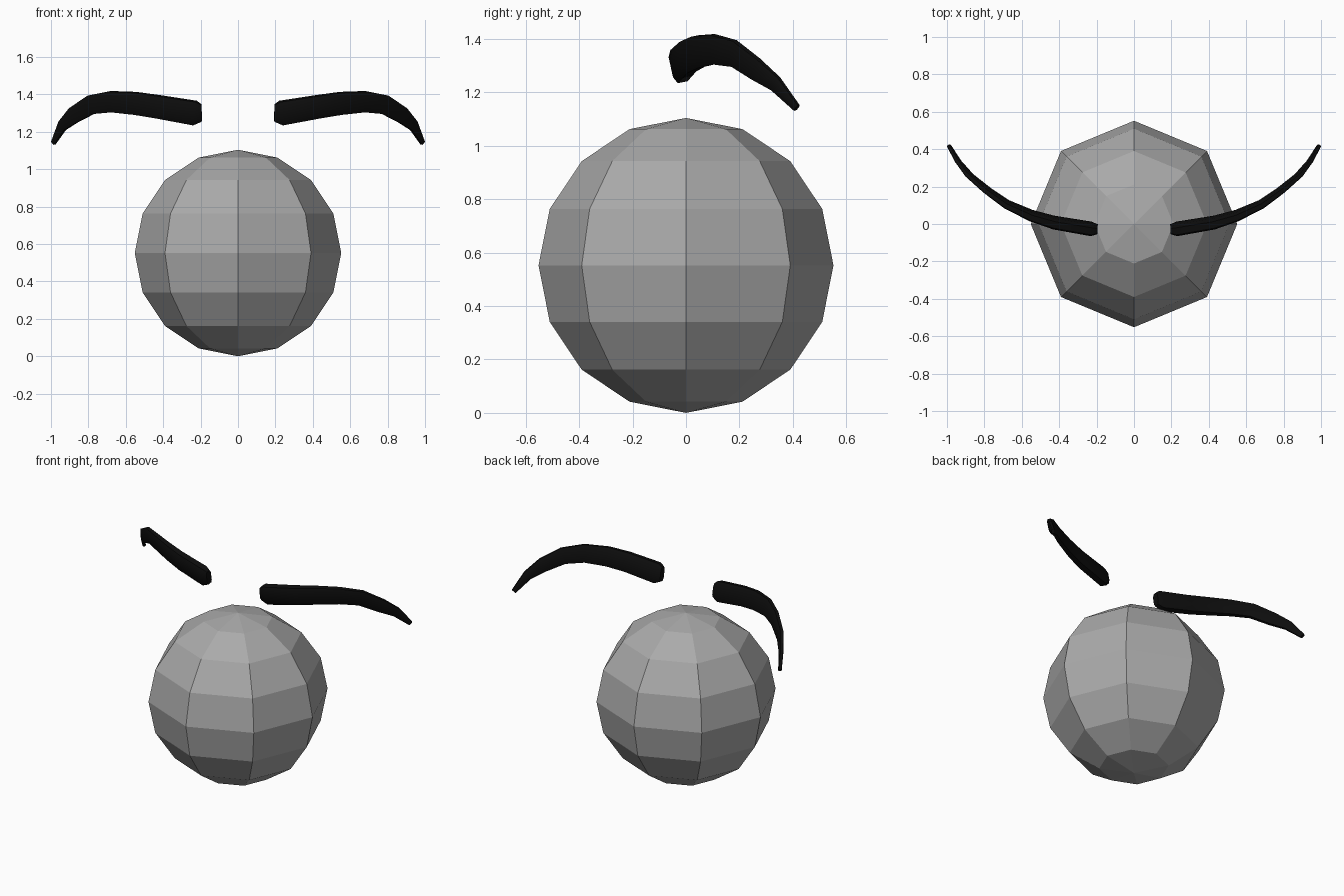
import bpy, bmesh, math
from mathutils import Vector

cube = bpy.data.objects.get("Cube")
if cube:
    bpy.data.objects.remove(cube, do_unlink=True)


def make_material(name, value):
    mat = bpy.data.materials.new(name)
    mat.use_nodes = True
    colour = (value, value, value, 1)
    mat.diffuse_color = colour
    mat.node_tree.nodes["Principled BSDF"].inputs["Base Color"].default_value = colour
    return mat


def make_object(name, bm, mat):
    bmesh.ops.recalc_face_normals(bm, faces=bm.faces)
    mesh = bpy.data.meshes.new(name)
    bm.to_mesh(mesh)
    bm.free()
    mesh.materials.append(mat)
    obj = bpy.data.objects.new(name, mesh)
    bpy.context.collection.objects.link(obj)
    return obj


grey = make_material("mid grey", 0.4)
black = make_material("black", 0.004)

# Faceted ball
RADIUS = 0.552
bm = bmesh.new()
bmesh.ops.create_uvsphere(bm, u_segments=8, v_segments=8, radius=RADIUS)
bmesh.ops.translate(bm, verts=bm.verts, vec=(0, 0, RADIUS))
make_object("ball", bm, grey)

# Brow stations from inner to outer end: x, y, z, half height, half thickness
STATIONS = [
    (0.195, -0.028, 1.300, 0.045, 0.022),
    (0.230, -0.026, 1.300, 0.064, 0.032),
    (0.430, 0.008, 1.334, 0.061, 0.030),
    (0.550, 0.045, 1.352, 0.060, 0.025),
    (0.680, 0.105, 1.361, 0.056, 0.020),
    (0.785, 0.180, 1.345, 0.051, 0.017),
    (0.880, 0.260, 1.288, 0.044, 0.015),
    (0.940, 0.335, 1.232, 0.030, 0.013),
    (0.987, 0.415, 1.141, 0.014, 0.010),
]
# Rounded rectangle section: thickness, height
SECTION = [(1, -0.6), (1, 0.6), (0.6, 1), (-0.6, 1),
           (-1, 0.6), (-1, -0.6), (-0.6, -1), (0.6, -1)]


def make_brow(name, side):
    bm = bmesh.new()
    centres = [Vector(s[:3]) for s in STATIONS]
    last = len(centres) - 1
    rings = []
    for i, (centre, station) in enumerate(zip(centres, STATIONS)):
        height, thick = station[3:]
        along = (centres[min(i + 1, last)] - centres[max(i - 1, 0)]).normalized()
        across = along.cross(Vector((0, -0.2, 1))).normalized()
        up = across.cross(along)
        ring = []
        for a, b in SECTION:
            p = centre + across * a * thick + up * b * height
            ring.append(bm.verts.new((p.x * side, p.y, p.z)))
        rings.append(ring)
    n = len(SECTION)
    for r, s in zip(rings, rings[1:]):
        for k in range(n):
            bm.faces.new((r[k], r[(k + 1) % n], s[(k + 1) % n], s[k]))
    bm.faces.new(rings[0])
    bm.faces.new(rings[-1])
    obj = make_object(name, bm, black)
    bpy.ops.object.select_all(action="DESELECT")
    obj.select_set(True)
    bpy.context.view_layer.objects.active = obj
    bpy.ops.object.shade_smooth_by_angle(angle=math.radians(50))


# Mirrored pair of eyebrows
make_brow("left_eyebrow", 1)
make_brow("right_eyebrow", -1)
